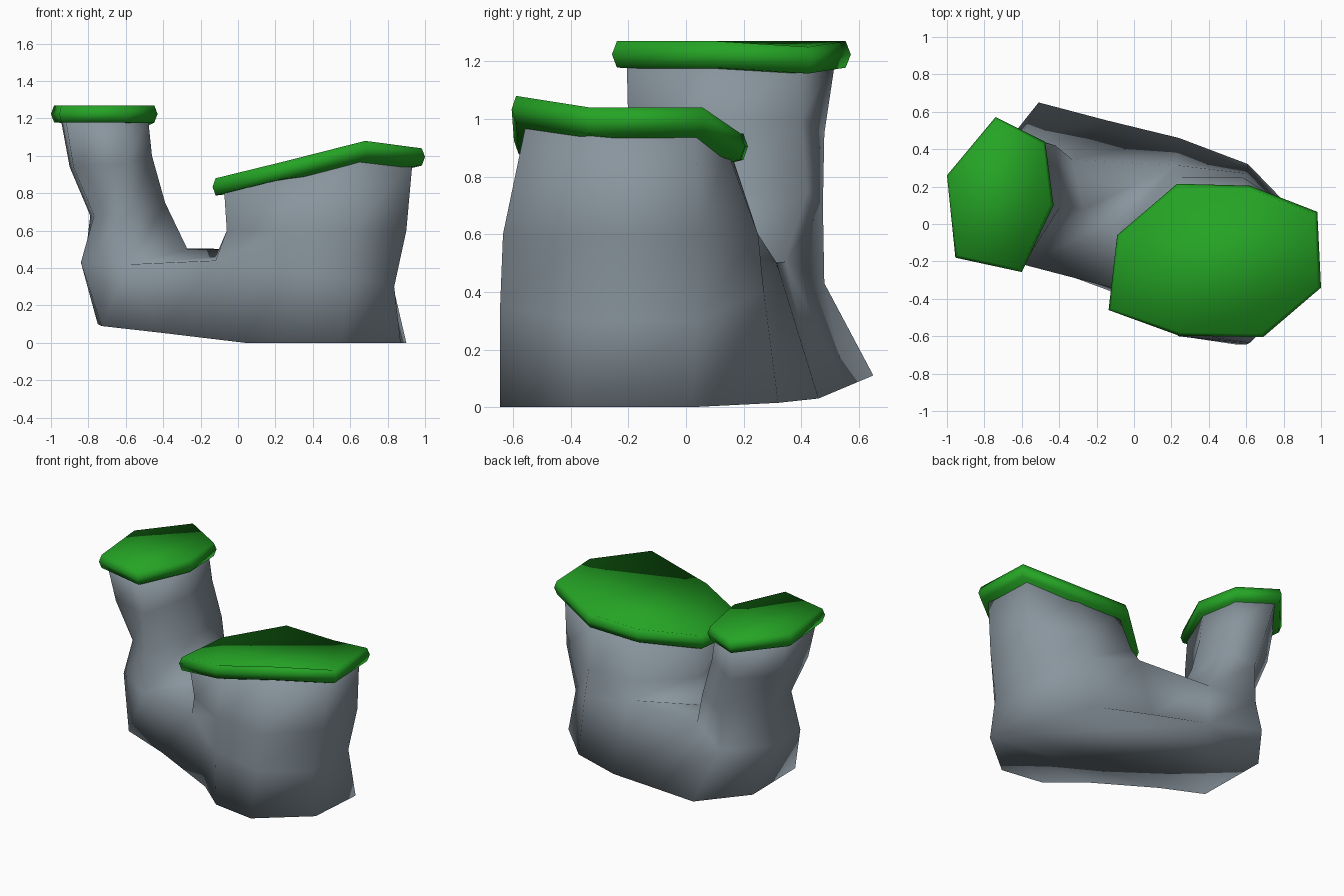
import bpy, bmesh

if "Cube" in bpy.data.objects:
    bpy.data.objects.remove(bpy.data.objects["Cube"])

def material(name, rgb):
    m = bpy.data.materials.new(name)
    m.diffuse_color = (*rgb, 1)
    m.use_nodes = True
    m.node_tree.nodes["Principled BSDF"].inputs["Base Color"].default_value = m.diffuse_color
    return m

stone = material("grey stone", (0.25, 0.30, 0.34))
grass = material("grass green", (0.018, 0.37, 0.018))

def ring(bm, pts):
    return [bm.verts.new(p) for p in pts]

def bridge(bm, a, b):
    n = len(a)
    for i in range(n):
        j = (i + 1) % n
        bm.faces.new((a[i], a[j], b[j], b[i]))

def finish(bm, name, mat):
    bmesh.ops.recalc_face_normals(bm, faces=bm.faces)
    for f in bm.faces:
        f.smooth = True
    me = bpy.data.meshes.new(name)
    bm.to_mesh(me)
    bm.free()
    me.materials.append(mat)
    bpy.context.collection.objects.link(bpy.data.objects.new(name, me))

def inset(outline, dist, dz):
    cx = (min(p[0] for p in outline) + max(p[0] for p in outline)) / 2
    cy = (min(p[1] for p in outline) + max(p[1] for p in outline)) / 2
    out = []
    for x, y, z in outline:
        r = ((x - cx) ** 2 + (y - cy) ** 2) ** 0.5
        k = 1 - dist / r
        out.append((cx + (x - cx) * k, cy + (y - cy) * k, z + dz))
    return out

# Cap outlines, counter-clockwise from above
wide_top = [(-.136, -.46, .88), (.24, -.597, .97), (.69, -.605, 1.08), (1, -.34, 1.04),
            (.98, .065, 1.04), (.62, .205, .95), (.23, .215, .95), (-.09, -.06, .885)]
tall_top = [(-.74, .572, 1.27), (-1, .26, 1.27), (-.955, -.18, 1.27),
            (-.60, -.257, 1.27), (-.43, .10, 1.27), (-.475, .44, 1.25)]

# Grass caps with a bevelled rim
for name, outline in (("wide_grass_cap", wide_top), ("tall_grass_cap", tall_top)):
    bm = bmesh.new()
    rings = [ring(bm, inset(outline, d, dz)) for d, dz in
             ((.018, -.092), (0, -.046), (.018, 0))]
    for a, b in zip(rings, rings[1:]):
        bridge(bm, a, b)
    bm.faces.new(rings[0])
    bm.faces.new(rings[-1])
    finish(bm, name, grass)

# Rock body: base outline, then a waist that splits into two pillars
bm = bmesh.new()
base = ring(bm, [(-.51, .65, .11), (-.75, .33, .10), (-.73, -.17, .09), (-.42, -.25, .055),
                 (.04, -.42, 0), (.25, -.60, 0), (.55, -.645, 0), (.87, -.38, 0),
                 (.90, .02, 0), (.61, .32, .015), (.24, .46, .03), (-.15, .555, .07)])
tall = ring(bm, [(-.60, .48, .43), (-.82, .26, .43), (-.84, -.07, .43),
                 (-.58, -.22, .42), (-.27, .08, .50), (-.33, .345, .505)])
wide = ring(bm, [(-.12, -.34, .44), (.24, -.60, .38), (.60, -.645, .35), (.835, -.37, .30),
                 (.83, .04, .30), (.60, .27, .40), (.22, .315, .50), (-.12, .02, .46)])
bridge(bm, base, tall[:4] + wide[:7] + tall[5:])
bm.faces.new(base)

# Saddle between the pillars
bm.faces.new((tall[3], wide[0], wide[7], tall[4]))
bm.faces.new((tall[4], wide[7], wide[6], tall[5]))

# Tall pillar
levels = [tall,
          ring(bm, [(-.60, .475, .70), (-.79, .24, .68), (-.77, -.07, .68),
                    (-.58, -.20, .70), (-.39, .10, .75), (-.42, .42, .75)]),
          ring(bm, [(-.68, .48, .95), (-.90, .24, .94), (-.88, -.10, .94),
                    (-.59, -.20, .96), (-.46, .10, 1), (-.48, .40, 1)]),
          ring(bm, inset(tall_top, .053, -.06))]
for a, b in zip(levels, levels[1:]):
    bridge(bm, a, b)
bm.faces.new(levels[-1])

# Wide pillar
shoulder = ring(bm, [(x, y, .6) for x, y in
                     ((-.06, -.40), (.24, -.58), (.62, -.635), (.90, -.34),
                      (.90, .04), (.58, .25), (.23, .25), (-.06, -.04))])
top = ring(bm, inset(wide_top, .068, -.06))
bridge(bm, wide, shoulder)
bridge(bm, shoulder, top)
bm.faces.new(top)
finish(bm, "twin_pillar_rock", stone)
